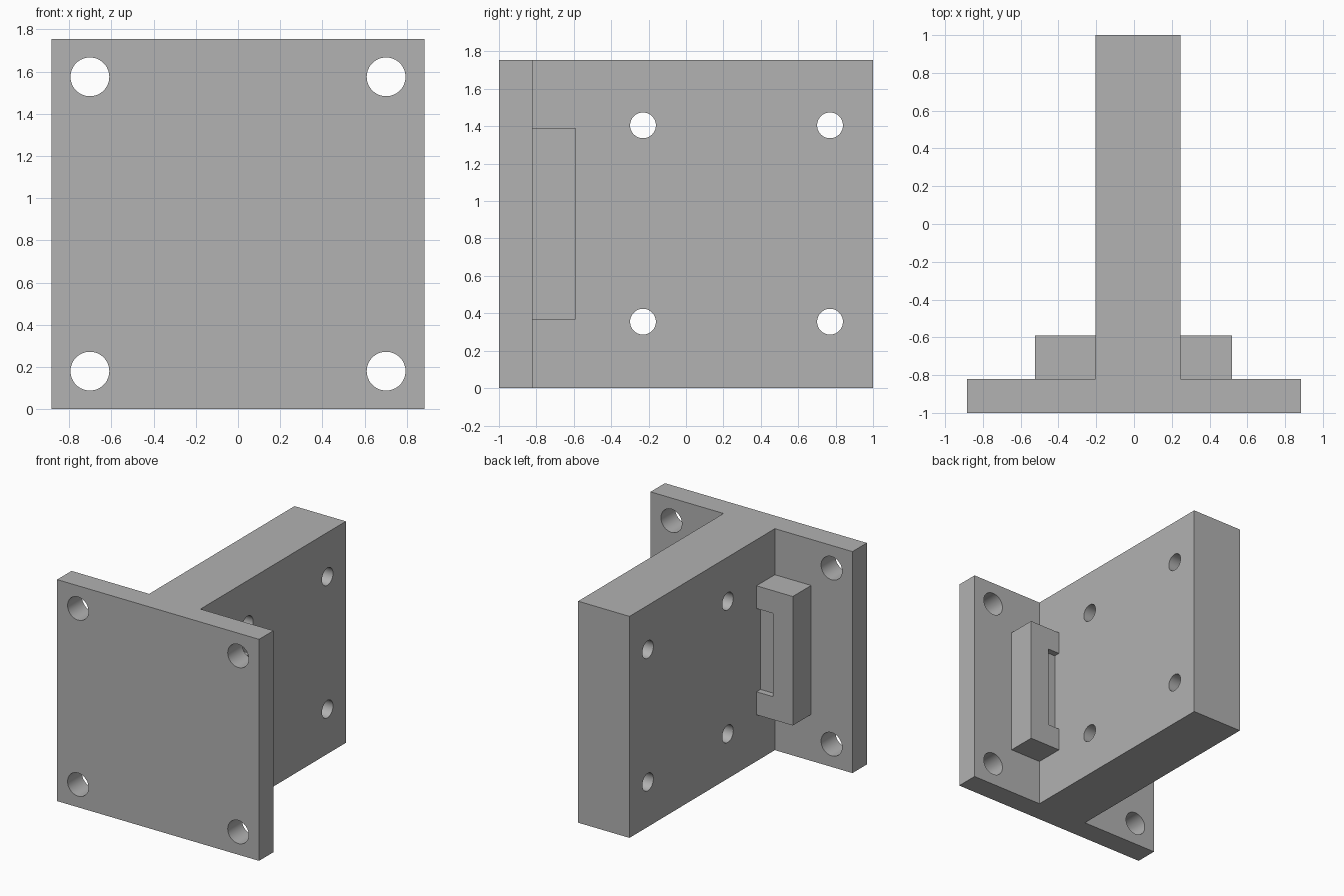
import bpy
import bmesh
from math import pi
from mathutils import Matrix, Vector

cube = bpy.data.objects.get("Cube")
if cube:
    bpy.data.objects.remove(cube, do_unlink=True)

grey = bpy.data.materials.new("plain grey")
grey.use_nodes = True
colour = (0.445, 0.445, 0.445, 1)
grey.diffuse_color = colour
grey.node_tree.nodes["Principled BSDF"].inputs["Base Color"].default_value = colour

HEIGHT = 1.755
PLATE_BACK = -0.82
WEB_RIGHT, WEB_LEFT = -0.205, 0.245


def finish(name, bm):
    bmesh.ops.recalc_face_normals(bm, faces=bm.faces)
    mesh = bpy.data.meshes.new(name)
    bm.to_mesh(mesh)
    bm.free()
    mesh.materials.append(grey)
    obj = bpy.data.objects.new(name, mesh)
    bpy.context.collection.objects.link(obj)
    return obj


def prism(name, profile, z0, z1):
    """Extrude an (x, y) outline from z0 up to z1."""
    bm = bmesh.new()
    face = bm.faces.new([bm.verts.new((x, y, z0)) for x, y in profile])
    top = bmesh.ops.extrude_face_region(bm, geom=[face])["geom"]
    verts = [v for v in top if isinstance(v, bmesh.types.BMVert)]
    bmesh.ops.translate(bm, verts=verts, vec=(0, 0, z1 - z0))
    return finish(name, bm)


def box(name, x0, x1, y0, y1, z0, z1):
    return prism(name, [(x0, y0), (x1, y0), (x1, y1), (x0, y1)], z0, z1)


def drills(name, centres, radius, axis, length):
    """One cutter holding several parallel cylinders."""
    bm = bmesh.new()
    for c in centres:
        mat = Matrix.Translation(Vector(c)) @ Matrix.Rotation(pi / 2, 4, axis)
        bmesh.ops.create_cone(bm, cap_ends=True, segments=48, radius1=radius,
                              radius2=radius, depth=length, matrix=mat)
    return finish(name, bm)


def cut(obj, cutter):
    cutter.hide_render = True
    mod = obj.modifiers.new("cut", "BOOLEAN")
    mod.operation = "DIFFERENCE"
    mod.solver = "EXACT"
    mod.object = cutter
    bpy.context.view_layer.objects.active = obj
    bpy.ops.object.modifier_apply(modifier=mod.name)
    bpy.data.objects.remove(cutter, do_unlink=True)


# T-shaped bracket: mounting plate with a thick web behind it
W = 0.885
bracket = prism("bracket", [
    (-W, -1), (W, -1), (W, PLATE_BACK), (WEB_LEFT, PLATE_BACK), (WEB_LEFT, 1),
    (WEB_RIGHT, 1), (WEB_RIGHT, PLATE_BACK), (-W, PLATE_BACK)], 0, HEIGHT)

# Corner holes through the plate, and smaller holes through the web
cut(bracket, drills("plate_drill", [(x, -0.91, z) for x in (-0.702, 0.702)
                                    for z in (0.18, 1.575)], 0.092, "X", 0.4))
cut(bracket, drills("web_drill", [(0.02, y, z) for y in (-0.23, 0.77)
                                  for z in (0.355, 1.405)], 0.069, "Y", 1))

# Blocks either side of the web, each with a shallow notch against the web
for name, x0, x1, n0, n1 in (
        ("right_block", -0.523, WEB_RIGHT, -0.35, -0.1),
        ("left_block", WEB_LEFT, 0.52, 0.1, 0.35)):
    block = box(name, x0, x1, PLATE_BACK, -0.59, 0.368, 1.39)
    cut(block, box("notch", n0, n1, -0.64, -0.5, 0.55, 1.21))

# Smooth the hole walls, keep all edges sharp
bpy.ops.object.select_all(action="DESELECT")
bracket.select_set(True)
bpy.context.view_layer.objects.active = bracket
bpy.ops.object.shade_smooth_by_angle(angle=pi / 6)
